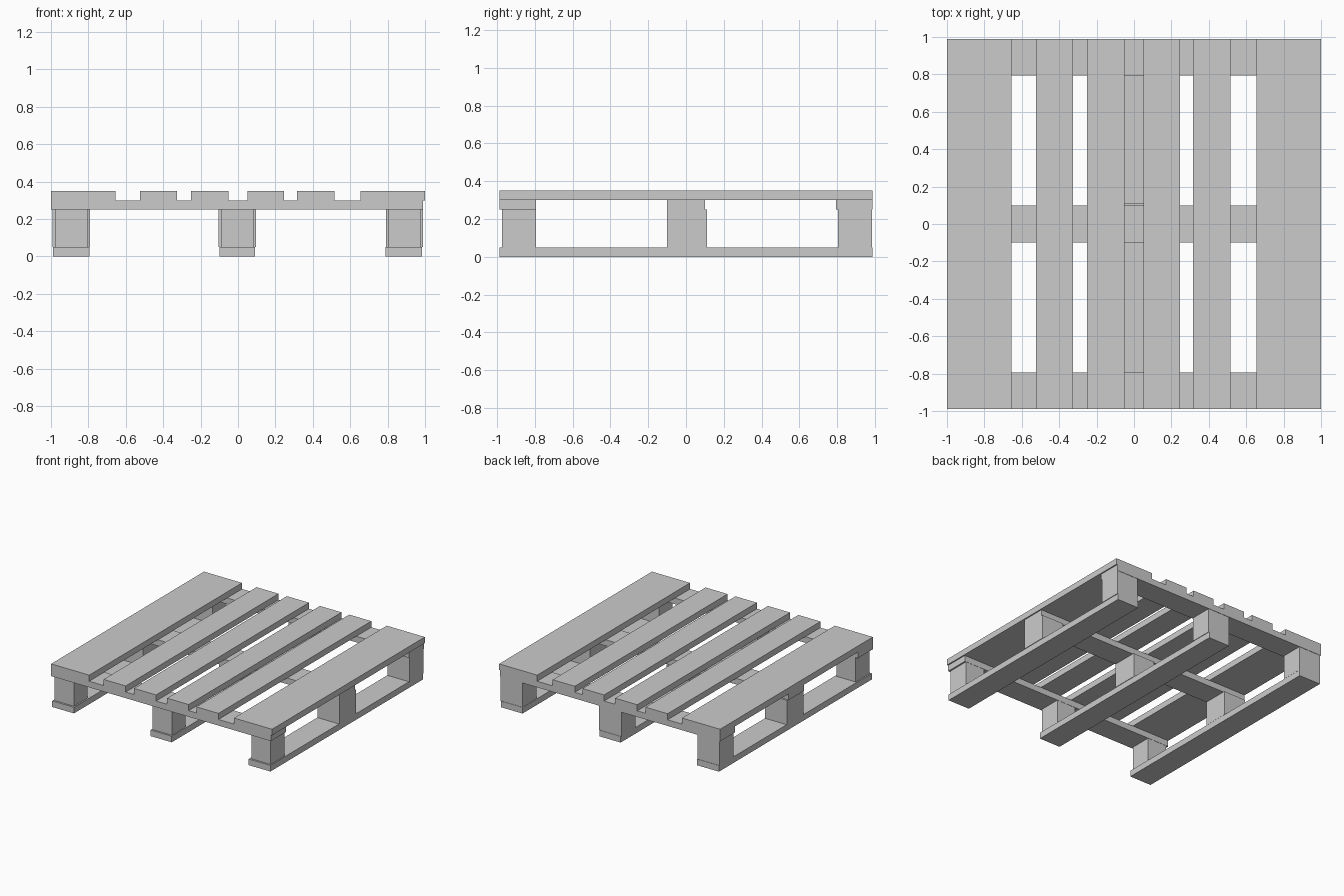
import bpy

if "Cube" in bpy.data.objects:
    bpy.data.objects.remove(bpy.data.objects["Cube"])


def box(name, x0, x1, y0, y1, z0, z1):
    """Add a box spanning the given limits."""
    bpy.ops.mesh.primitive_cube_add(
        size=1, location=((x0 + x1) / 2, (y0 + y1) / 2, (z0 + z1) / 2))
    ob = bpy.context.object
    ob.name = name
    ob.scale = (x1 - x0, y1 - y0, z1 - z0)
    bpy.ops.object.transform_apply(location=False, rotation=False, scale=True)
    return ob


END = 0.988  # half length along y

# Deck boards: wide outer pair, four narrow inner boards
deck = [(-1.0, -0.655), (-0.525, -0.325), (-0.25, -0.05),
        (0.05, 0.245), (0.315, 0.515), (0.655, 1.0)]
for i, (x0, x1) in enumerate(deck):
    box(f"deck_board_{i + 1}", x0, x1, -END, END, 0.30, 0.35)

# Cross boards under the deck
cross = {"front": (-END, -0.793), "middle": (-0.10, 0.10), "back": (0.795, END)}
for row, (y0, y1) in cross.items():
    box(f"{row}_cross_board", -1.0, 0.99, y0, y1, 0.25, 0.30)

# Bottom runners
runners = {"left": (-0.99, -0.793), "centre": (-0.10, 0.092), "right": (0.788, 0.985)}
for side, (x0, x1) in runners.items():
    box(f"{side}_runner", x0, x1, -END, END, 0.0, 0.05)

# Spacer blocks: front row slightly narrower and set back
rows = {"front": (-0.973, -0.795, 0.0875),
        "middle": (-0.10, 0.112, 0.10),
        "back": (0.804, 0.985, 0.10)}
centres = {"left": -0.892, "centre": -0.004, "right": 0.89}
for row, (y0, y1, half) in rows.items():
    for side, cx in centres.items():
        box(f"{row}_{side}_block", cx - half, cx + half, y0, y1, 0.05, 0.25)
